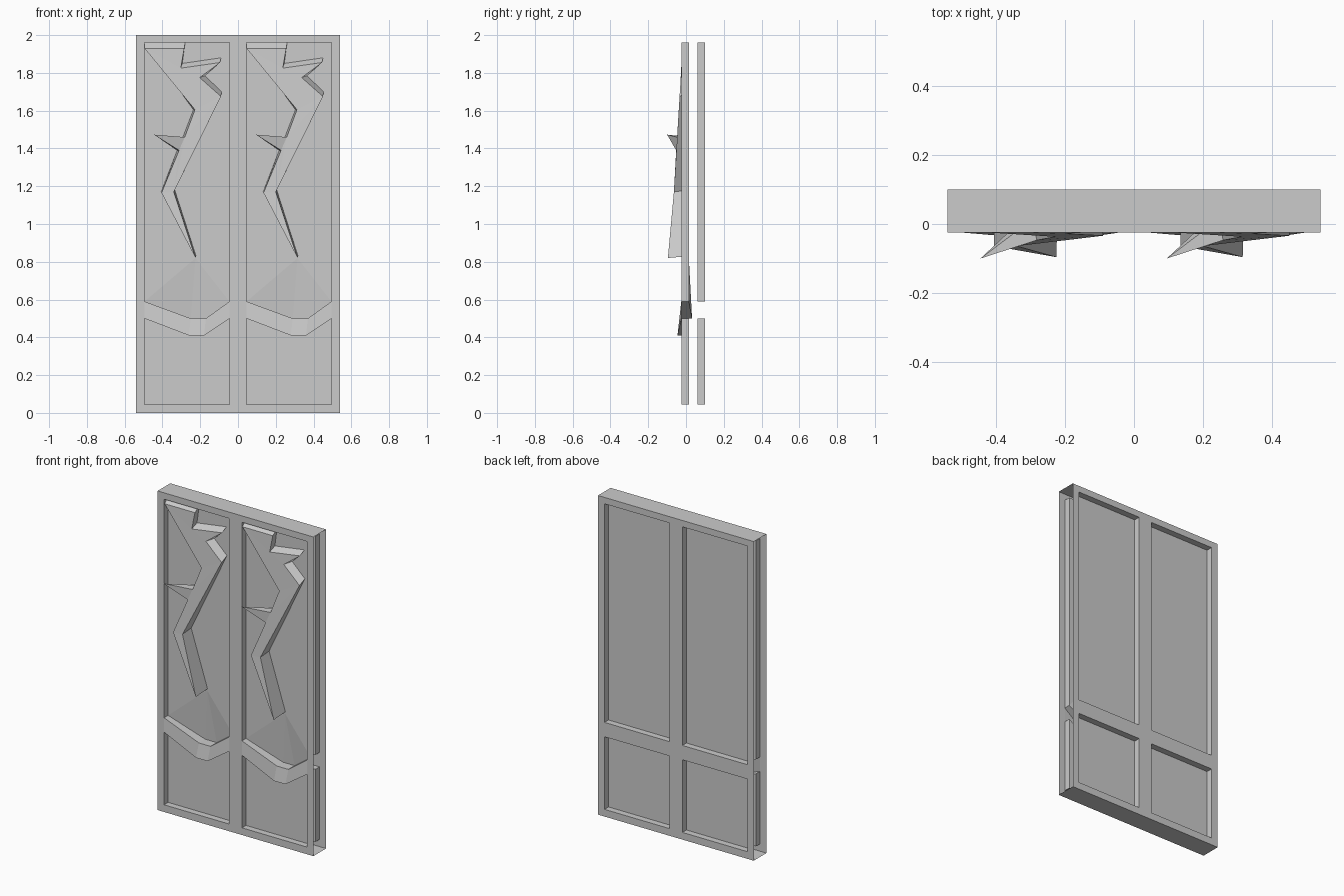
import bpy, bmesh

if "Cube" in bpy.data.objects:
    bpy.data.objects.remove(bpy.data.objects["Cube"])

W, H = 0.54, 2.0                 # width of one half, full height
XL, XM1, XM2, XR = -0.495, -0.25, -0.17, -0.045   # panel edges and sag points


def finish(name, polys, facing, repeat=True):
    """Make an object from polygons, face it along y, repeat it for the right half."""
    bm = bmesh.new()
    for pts in polys:
        bm.faces.new([bm.verts.new(p) for p in pts])
    bmesh.ops.remove_doubles(bm, verts=bm.verts, dist=0.0005)
    bmesh.ops.recalc_face_normals(bm, faces=bm.faces)
    bm.normal_update()
    if sum(f.normal.y * f.calc_area() for f in bm.faces) * facing < 0:
        bmesh.ops.reverse_faces(bm, faces=bm.faces)
    bmesh.ops.triangulate(bm, faces=[f for f in bm.faces if len(f.verts) > 4])
    me = bpy.data.meshes.new(name)
    bm.to_mesh(me)
    bm.free()
    ob = bpy.data.objects.new(name, me)
    bpy.context.collection.objects.link(ob)
    if repeat:
        arr = ob.modifiers.new("halves", 'ARRAY')
        arr.count = 2
        arr.use_relative_offset = False
        arr.use_constant_offset = True
        arr.constant_offset_displace = (W, 0, 0)
    return ob


def walls(front, back):
    """Strip of quads joining two closed loops."""
    n = len(front)
    return [[front[i], front[(i + 1) % n], back[(i + 1) % n], back[i]] for i in range(n)]


def rect(x0, x1, z0, z1, y):
    return [(x0, y, z0), (x1, y, z0), (x1, y, z1), (x0, y, z1)]


def stiles_and_rails(y):
    """Flat frame faces except the middle bar."""
    out = []
    for a, b in ((-W, XL), (XR, 0)):
        zs = (0, 0.045, 0.5, 0.59, 1.96, H)
        out += [rect(a, b, z0, z1, y) for z0, z1 in zip(zs, zs[1:])]
    out += [rect(XL, XR, 0, 0.045, y), rect(XL, XR, 1.96, H, y)]
    return out


# Front skin: frame, sagging bar and recessed panels
F, R = -0.025, 0.015
bar_top = [(XL, F, 0.59), (XM1, -0.03, 0.50), (XM2, -0.03, 0.50), (XR, F, 0.59)]
bar_low = [(XL, F, 0.50), (-0.26, -0.045, 0.41), (-0.18, -0.045, 0.41), (XR, F, 0.50)]
front = stiles_and_rails(F)
front += [[bar_low[i], bar_low[i + 1], bar_top[i + 1], bar_top[i]] for i in range(3)]

# upper recess with a fan bulging back below the branch
apex = (-0.225, R, 0.82)
tl, tr = (XL, R, 1.96), (XR, R, 1.96)
sill = [(XL, R, 0.59), (XM1, 0.032, 0.50), (XM2, 0.032, 0.50), (XR, R, 0.59)]
front += walls(bar_top + [(XR, F, 1.96), (XL, F, 1.96)], sill + [tr, tl])
front += [[sill[i], sill[i + 1], apex] for i in range(3)]
front += [[sill[3], tr, apex], [tr, tl, apex], [tl, sill[0], apex]]

# lower recess
low_back = [(x, R, z) for x, _, z in bar_low] + [(XR, R, 0.045), (XL, R, 0.045)]
front += walls(bar_low + [(XR, F, 0.045), (XL, F, 0.045)], low_back) + [low_back]
finish("front_panelled_face", front, -1)

# Back skin: plain frame with two recesses
B, BR = 0.10, 0.06
back = stiles_and_rails(B) + [rect(XL, XR, 0.5, 0.59, B)]
for z0, z1 in ((0.045, 0.5), (0.59, 1.96)):
    back += walls(rect(XL, XR, z0, z1, B), rect(XL, XR, z0, z1, BR))
    back.append(rect(XL, XR, z0, z1, BR))
finish("back_panelled_face", back, 1)

# Top and bottom edges (the side edges stay open)
for name, z in (("top_edge", H), ("bottom_edge", 0)):
    ring = [(-W, F, z), (W, F, z), (W, B, z), (-W, B, z)]
    finish(name, [ring if z else ring[::-1]], 1, repeat=False)

# Jagged split: front outline (x, y, z) with the (x, z) where it meets the panel
split = [
    ((-0.495, -0.020, 1.93), (-0.495, 1.96)), ((-0.285, -0.020, 1.93), (-0.28, 1.96)),
    ((-0.303, -0.025, 1.825), (-0.295, 1.85)), ((-0.095, -0.022, 1.855), (-0.09, 1.88)),
    ((-0.203, -0.028, 1.775), (-0.175, 1.785)), ((-0.090, -0.034, 1.675), (-0.087, 1.70)),
    ((-0.340, -0.064, 1.17), (-0.335, 1.18)), ((-0.225, -0.096, 0.82), (-0.222, 0.83)),
    ((-0.405, -0.064, 1.165), (-0.407, 1.17)), ((-0.312, -0.052, 1.39), (-0.322, 1.39)),
    ((-0.282, -0.047, 1.46), (-0.292, 1.46)), ((-0.228, -0.037, 1.605), (-0.236, 1.605)),
]
fr = [s[0] for s in split]
bk = [(s[1][0], R, s[1][1]) for s in split]
spike = (-0.445, -0.10, 1.473)
sides = walls(fr, bk)
del sides[9]                     # the spike grows from this side
tris = [(0, 1, 2), (0, 2, 11), (2, 3, 4), (2, 4, 11), (4, 5, 11), (5, 10, 11),
        (5, 6, 10), (6, 9, 10), (6, 8, 9), (6, 7, 8)]
branch = sides + [[fr[i] for i in t] for t in tris]
branch += [[fr[9], fr[10], spike], [fr[10], bk[10], spike],
           [bk[10], bk[9], spike], [bk[9], fr[9], spike]]
finish("jagged_split", branch, -1)
